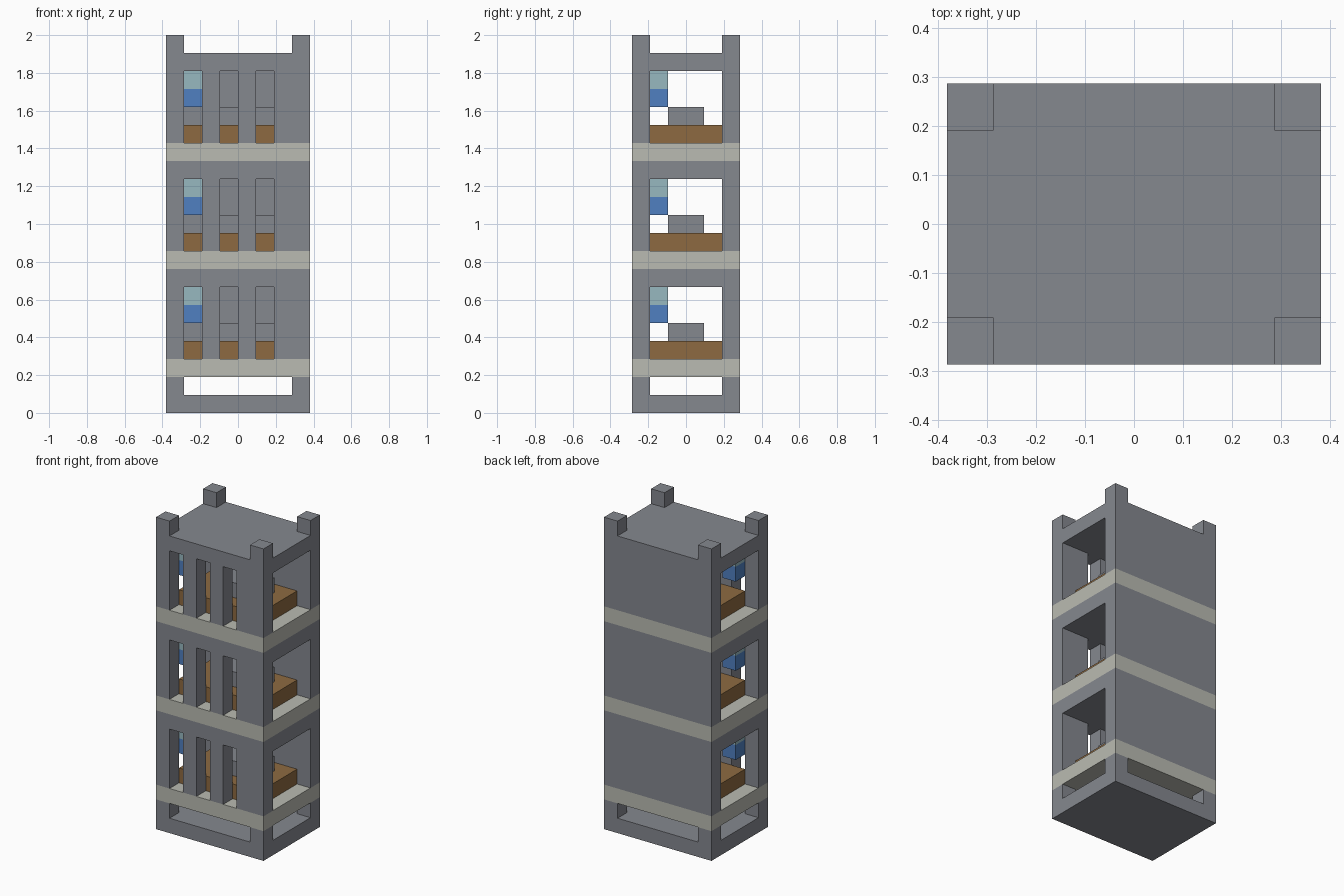
import bpy, bmesh

if "Cube" in bpy.data.objects:
    bpy.data.objects.remove(bpy.data.objects["Cube"], do_unlink=True)

U = 2 / 21  # one block; the tower is 8 x 6 x 21 blocks


def material(name, rgb):
    lin = [((c / 255 + 0.055) / 1.055) ** 2.4 for c in rgb] + [1.0]
    m = bpy.data.materials.new(name)
    m.diffuse_color = lin
    m.use_nodes = True
    m.node_tree.nodes["Principled BSDF"].inputs["Base Color"].default_value = lin
    return m


GREY = material("stone grey", (133, 136, 143))
BEIGE = material("pale concrete", (186, 187, 178))
BROWN = material("wood brown", (141, 106, 65))
BLUE = material("blue", (80, 128, 193))
PALE = material("pale blue", (151, 184, 192))


def box(name, x, y, z, mat=None):
    """Box spanning the given (min, max) ranges, in blocks."""
    bm = bmesh.new()
    bmesh.ops.create_cube(bm, size=1)
    for v in bm.verts:
        for i, (lo, hi) in enumerate((x, y, z)):
            v.co[i] = U * (lo if v.co[i] < 0 else hi)
    me = bpy.data.meshes.new(name)
    bm.to_mesh(me)
    bm.free()
    ob = bpy.data.objects.new(name, me)
    bpy.context.scene.collection.objects.link(ob)
    if mat:
        me.materials.append(mat)
    return ob


def cut(ob, x, y, z):
    """Remove a box-shaped opening from an object."""
    cutter = box("cutter", x, y, z)
    cutter.hide_render = True
    mod = ob.modifiers.new("opening", 'BOOLEAN')
    mod.operation = 'DIFFERENCE'
    mod.solver = 'EXACT'
    mod.object = cutter
    bpy.context.view_layer.objects.active = ob
    bpy.ops.object.modifier_apply(modifier=mod.name)
    bpy.data.objects.remove(cutter, do_unlink=True)


def leave_corner_posts(ob, z):
    cut(ob, (-3, 3), (-4, 4), z)
    cut(ob, (-5, 5), (-2, 2), z)


# Base slab with four corner posts
base = box("base", (-4, 4), (-3, 3), (0, 2), GREY)
leave_corner_posts(base, (1, 2.5))

for n, z in enumerate((2, 8, 14), 1):
    f = z + 1  # floor level
    top = 21 if n == 3 else z + 6
    box(f"floor_{n}", (-4, 4), (-3, 3), (z, f), BEIGE)

    # Walls and ceiling: open at both ends, three slots in the front
    walls = box(f"walls_{n}", (-4, 4), (-3, 3), (f, top), GREY)
    cut(walls, (-5, 5), (-2, 2), (f - 0.5, f + 4))
    for x in (-3, -1, 1):
        cut(walls, (x, x + 1), (-4, -1.5), (f - 0.5, f + 4))
    if n == 3:
        leave_corner_posts(walls, (20, 22))

    # Interior: wooden platform, grey block and two-tone hanging block
    box(f"platform_{n}", (-3, 3), (-2, 2), (f, f + 1), BROWN)
    box(f"inner_block_{n}", (-1, 2), (-1, 1), (f + 1, f + 2), GREY)
    box(f"hanging_lower_{n}", (-3, -2), (-2, -1), (f + 2, f + 3), BLUE)
    box(f"hanging_upper_{n}", (-3, -2), (-2, -1), (f + 3, f + 4), PALE)
